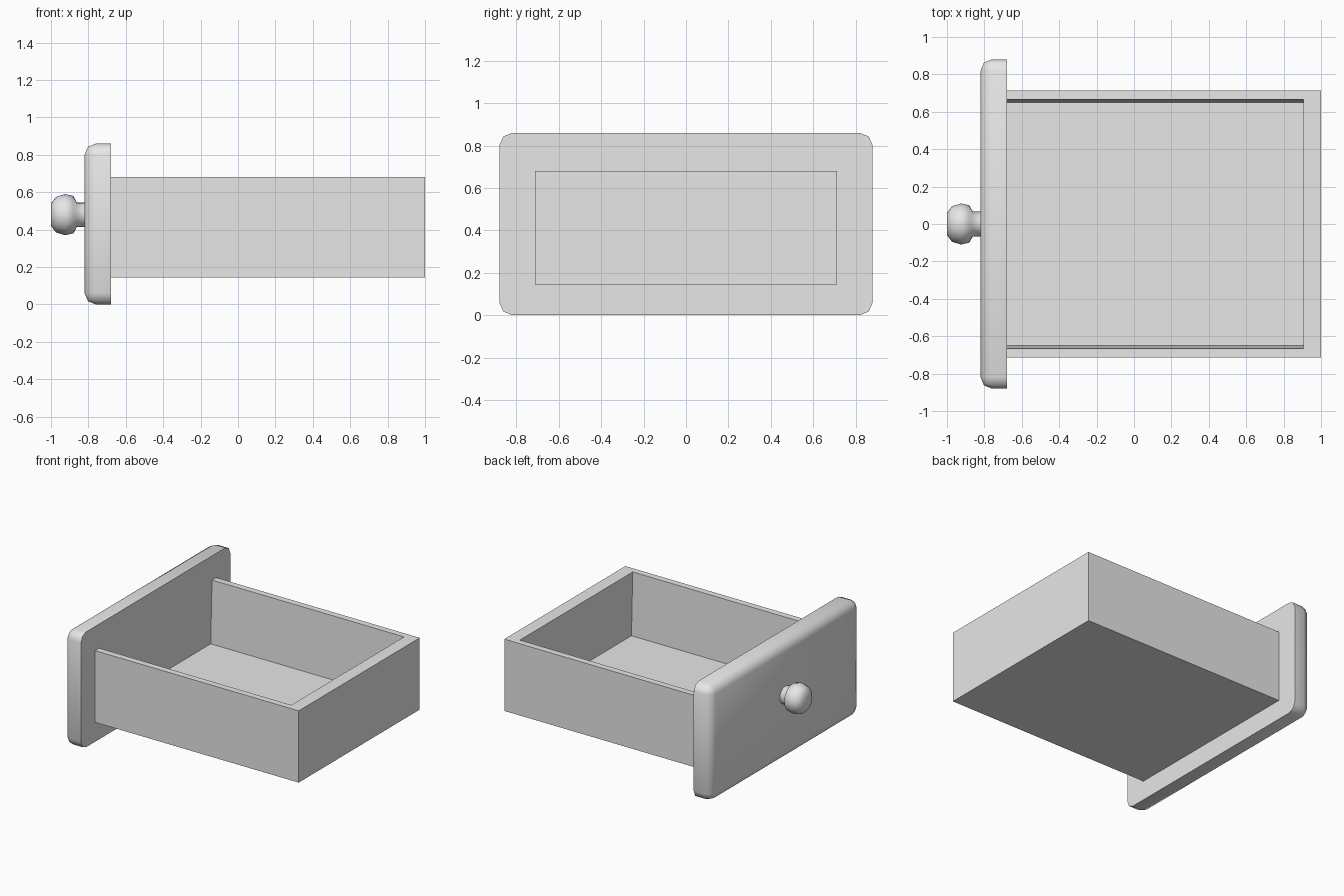
import bpy
import bmesh
import math
from mathutils import Matrix, Vector

default = bpy.data.objects.get("Cube")
if default:
    bpy.data.objects.remove(default, do_unlink=True)

grey = bpy.data.materials.new("plain_grey")
grey.use_nodes = True
grey.diffuse_color = (0.8, 0.8, 0.8, 1)
grey.node_tree.nodes["Principled BSDF"].inputs["Base Color"].default_value = (0.8, 0.8, 0.8, 1)


def finish(name, bm, smooth_angle=None):
    """Turn a bmesh into a named object with the shared material."""
    bmesh.ops.recalc_face_normals(bm, faces=bm.faces)
    mesh = bpy.data.meshes.new(name)
    bm.to_mesh(mesh)
    bm.free()
    mesh.materials.append(grey)
    obj = bpy.data.objects.new(name, mesh)
    bpy.context.collection.objects.link(obj)
    if smooth_angle:
        bpy.ops.object.select_all(action="DESELECT")
        obj.select_set(True)
        bpy.context.view_layer.objects.active = obj
        bpy.ops.object.shade_smooth_by_angle(angle=math.radians(smooth_angle))
    return obj


def box(low, high):
    """A bmesh box between two corners."""
    low, high = Vector(low), Vector(high)
    bm = bmesh.new()
    place = Matrix.Translation((low + high) / 2) @ Matrix.Diagonal((*(high - low), 1))
    bmesh.ops.create_cube(bm, size=1, matrix=place)
    return bm


# Tray: solid box whose top is inset and pushed down, side walls leaning slightly
bm = box((-0.72, -0.713, 0.145), (1.0, 0.713, 0.68))
top = max(bm.faces, key=lambda f: f.calc_center_median().z)
bmesh.ops.inset_individual(bm, faces=[top], thickness=0.02)


def place_opening(face, half_width, height):
    for v in face.verts:
        v.co = (0.905 if v.co.x > 0 else -0.69, math.copysign(half_width, v.co.y), height)


place_opening(top, 0.665, 0.68)
floor = bmesh.ops.extrude_discrete_faces(bm, faces=[top])["faces"][0]
place_opening(floor, 0.65, 0.21)
finish("drawer_tray", bm)

# Front panel: rounded everywhere except around its flat inner face
PANEL_BACK = -0.68
bm = box((-0.82, -0.88, 0), (PANEL_BACK, 0.88, 0.86))
rounded = [e for e in bm.edges if any(v.co.x < PANEL_BACK - 0.01 for v in e.verts)]
bmesh.ops.bevel(bm, geom=rounded, offset=0.06, segments=2, profile=0.5, affect="EDGES")
finish("drawer_front", bm, 50)

# Knob: turned profile of (x, radius) around the x axis
KNOB_HEIGHT = 0.48
profile = [(-1.0, 0), (-1.0, 0.06), (-0.973, 0.095), (-0.925, 0.11), (-0.88, 0.1),
           (-0.862, 0.066), (-0.81, 0.066)]
bm = bmesh.new()
points = [bm.verts.new((x, 0, KNOB_HEIGHT + r)) for x, r in profile]
edges = [bm.edges.new(pair) for pair in zip(points, points[1:])]
bmesh.ops.spin(bm, geom=points + edges, cent=(0, 0, KNOB_HEIGHT), axis=(1, 0, 0),
               angle=math.tau, steps=16)
bmesh.ops.remove_doubles(bm, verts=bm.verts, dist=0.0005)
finish("drawer_knob", bm, 62)
